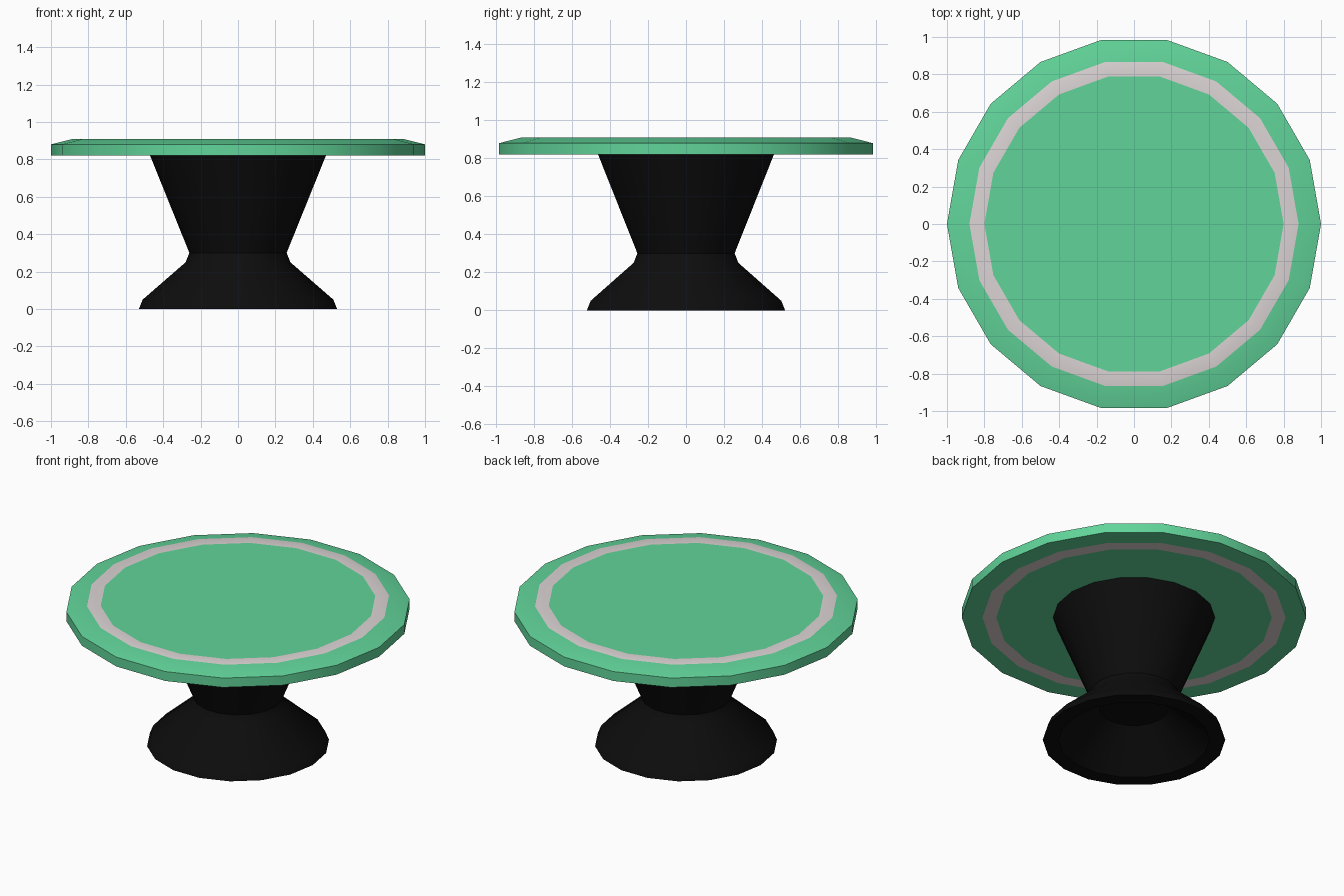
import bpy, bmesh, math

if "Cube" in bpy.data.objects:
    bpy.data.objects.remove(bpy.data.objects["Cube"])

SIDES = 18

def material(name, color):
    m = bpy.data.materials.new(name)
    m.diffuse_color = color
    m.use_nodes = True
    m.node_tree.nodes["Principled BSDF"].inputs["Base Color"].default_value = m.diffuse_color
    return m

GREEN = material("green", (0.12, 0.66, 0.32, 1))
PALE = material("pale_pink", (0.72, 0.66, 0.66, 1))
BLACK = material("black", (0.004, 0.004, 0.004, 1))

def lathe(name, profile, mats, bands=None):
    """Revolve (r, z) points, ends capped; bands gives a material index per strip."""
    bm = bmesh.new()
    rings = [[bm.verts.new((r * math.cos(2 * math.pi * i / SIDES),
                            r * math.sin(2 * math.pi * i / SIDES), z))
              for i in range(SIDES)] for r, z in profile]
    for k, (a, b) in enumerate(zip(rings, rings[1:])):
        for i in range(SIDES):
            j = (i + 1) % SIDES
            f = bm.faces.new((a[i], a[j], b[j], b[i]))
            f.material_index = bands[k] if bands else 0
    bm.faces.new(rings[0][::-1])
    bm.faces.new(rings[-1])
    bmesh.ops.recalc_face_normals(bm, faces=bm.faces)
    me = bpy.data.meshes.new(name)
    bm.to_mesh(me)
    bm.free()
    ob = bpy.data.objects.new(name, me)
    bpy.context.collection.objects.link(ob)
    for m in mats:
        me.materials.append(m)
    bpy.ops.object.select_all(action='DESELECT')
    ob.select_set(True)
    bpy.context.view_layer.objects.active = ob
    bpy.ops.object.shade_smooth_by_angle(angle=math.radians(30))
    return ob

# Table top with a pale inlaid ring on both faces
lathe("table_top",
      [(0.80, 0.82), (0.88, 0.82), (1.0, 0.82), (1.0, 0.88), (0.88, 0.91), (0.80, 0.91)],
      [GREEN, PALE], bands=[1, 0, 0, 0, 1])

# Flared foot with a hollow underside
lathe("foot",
      [(0.20, 0.21), (0.44, 0.0), (0.53, 0.0), (0.51, 0.05), (0.28, 0.25), (0.26, 0.30)],
      [BLACK])

# Conical pedestal widening up to the table top
lathe("pedestal", [(0.26, 0.30), (0.47, 0.82)], [BLACK])
